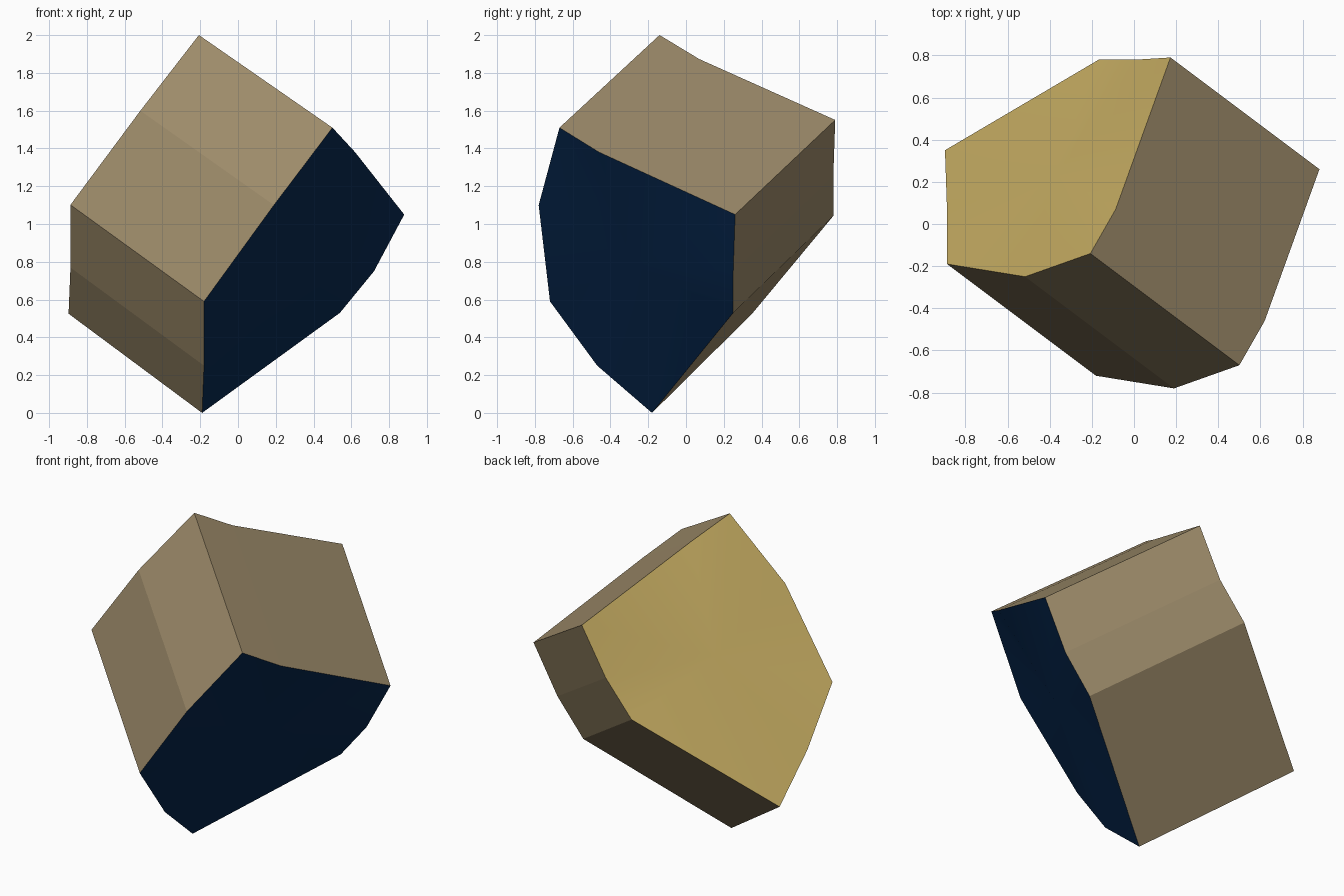
import bpy, bmesh, math
from mathutils import Vector

if "Cube" in bpy.data.objects:
    bpy.data.objects.remove(bpy.data.objects["Cube"])


def material(name, rgb):
    m = bpy.data.materials.new(name)
    m.diffuse_color = (*rgb, 1)
    m.use_nodes = True
    m.node_tree.nodes["Principled BSDF"].inputs["Base Color"].default_value = m.diffuse_color
    return m


# Outline of the navy end; the block is this outline swept to the gold end
outline = [Vector(p) for p in (
    (0.50, -0.67, 1.51), (0.19, -0.78, 1.10), (-0.18, -0.72, 0.59),
    (-0.18, -0.47, 0.25), (-0.19, -0.18, 0.0), (0.54, 0.25, 0.53),
    (0.72, 0.25, 0.75), (0.88, 0.26, 1.05), (0.62, -0.46, 1.38))]


def swept(p):
    return p + Vector((-0.707, 0.53, 0.525 - 0.023 * p.z))


bm = bmesh.new()
near = [bm.verts.new(p) for p in outline]
far = [bm.verts.new(swept(p)) for p in outline]
n = len(outline)

# Side walls
for i in range(n):
    j = (i + 1) % n
    bm.faces.new((near[i], near[j], far[j], far[i]))

# Slightly curved ends, each a fan around a centre point
middle = sum(outline, Vector()) / n + Vector((0.69, -0.52, -0.5)) * 0.015
for ring, centre, index in ((near, middle, 1), (far, swept(middle), 2)):
    c = bm.verts.new(centre)
    for i in range(n):
        f = bm.faces.new((ring[i], ring[(i + 1) % n], c))
        f.material_index = index
        f.smooth = True
bmesh.ops.recalc_face_normals(bm, faces=bm.faces[:])

# Keep the rims and corners crisp
for e in bm.edges:
    e.smooth = e.calc_face_angle(0) < math.radians(15)

mesh = bpy.data.meshes.new("block")
bm.to_mesh(mesh)
bm.free()
mesh.materials.append(material("brown sides", (0.34, 0.26, 0.145)))
mesh.materials.append(material("navy end", (0.002, 0.021, 0.080)))
mesh.materials.append(material("gold end", (0.53, 0.39, 0.115)))
bpy.context.collection.objects.link(bpy.data.objects.new("block", mesh))
